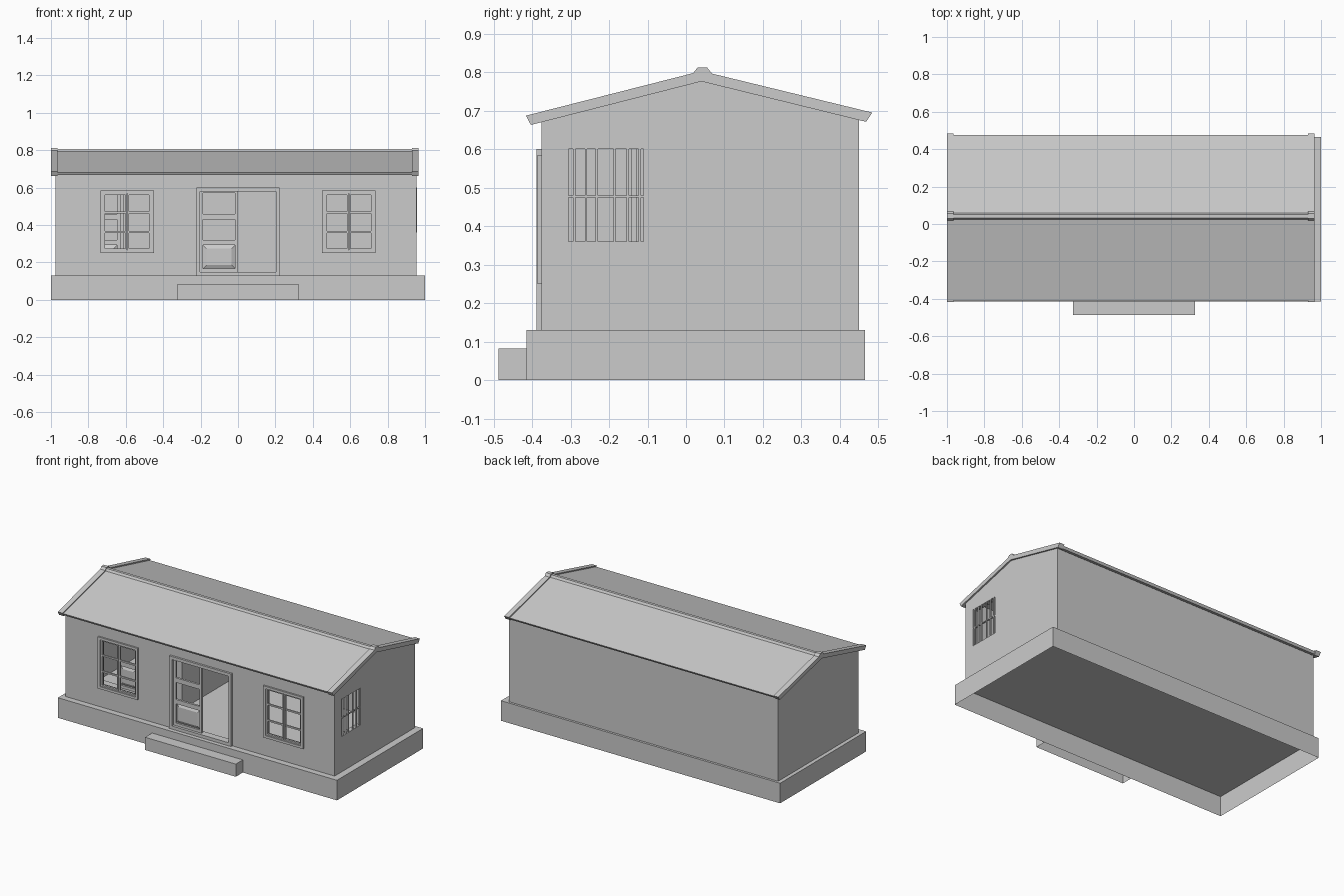
import bpy, bmesh

if "Cube" in bpy.data.objects:
    bpy.data.objects.remove(bpy.data.objects["Cube"])


def finish(name, bm):
    me = bpy.data.meshes.new(name)
    bmesh.ops.recalc_face_normals(bm, faces=bm.faces)
    bm.to_mesh(me)
    bm.free()
    ob = bpy.data.objects.new(name, me)
    bpy.context.collection.objects.link(ob)
    return ob


def boxes(name, items, open_bottom=False):
    """One object from boxes given as (x0, x1, y0, y1, z0, z1)."""
    bm = bmesh.new()
    for x0, x1, y0, y1, z0, z1 in items:
        vs = bmesh.ops.create_cube(bm, size=1)["verts"]
        for v in vs:
            v.co = (x1 if v.co.x > 0 else x0, y1 if v.co.y > 0 else y0, z1 if v.co.z > 0 else z0)
    bm.normal_update()
    ob = finish(name, bm)
    if open_bottom:
        b = bmesh.new()
        b.from_mesh(ob.data)
        bmesh.ops.delete(b, geom=[f for f in b.faces if f.normal.z < -0.9], context='FACES_ONLY')
        b.to_mesh(ob.data)
        b.free()
    return ob


def prism(name, profile, x0, x1):
    """Extrude a y-z profile along x."""
    bm = bmesh.new()
    face = bm.faces.new([bm.verts.new((x0, y, z)) for y, z in profile])
    ext = bmesh.ops.extrude_face_region(bm, geom=[face])["geom"]
    bmesh.ops.translate(bm, vec=(x1 - x0, 0, 0), verts=[g for g in ext if isinstance(g, bmesh.types.BMVert)])
    return finish(name, bm)


def cut(ob, cutters):
    for c in cutters:
        tool = boxes("cutter", [c])
        tool.hide_render = True
        mod = ob.modifiers.new("cut", 'BOOLEAN')
        mod.operation, mod.solver, mod.object = 'DIFFERENCE', 'EXACT', tool
        bpy.context.view_layer.objects.active = ob
        bpy.ops.object.modifier_apply(modifier="cut")
        bpy.data.objects.remove(tool)


def rim(x0, x1, z0, z1, y0, y1, t):
    """Four bars of a rectangular frame facing the front."""
    return [(x0, x0 + t, y0, y1, z0, z1), (x1 - t, x1, y0, y1, z0, z1),
            (x0 + t, x1 - t, y0, y1, z0, z0 + t), (x0 + t, x1 - t, y0, y1, z1 - t, z1)]


def door(name, x0, x1, y, left):
    """Doorway frame in the wall face y, with one panelled leaf on one side."""
    boxes(name + "_frame", rim(x0, x1, 0.13, 0.6, y - 0.013, y + 0.033, 0.02))
    mid = (x0 + x1) / 2
    a, b = (x0 + 0.02, mid) if left else (mid, x1 - 0.02)
    ya, yb = y + 0.004, y + 0.018
    s = 0.016
    rails = [(0.15, 0.168), (0.292, 0.32), (0.43, 0.46), (0.572, 0.58)]
    boxes(name + "_leaf", [(a, a + s, ya, yb, 0.15, 0.58), (b - s, b, ya, yb, 0.15, 0.58)] +
          [(a + s, b - s, ya, yb, p, q) for p, q in rails])
    # raised lower panel: back sheet tapering to a front field
    bm = bmesh.new()
    vs = bmesh.ops.create_cube(bm, size=1)["verts"]
    for v in vs:
        i = 0.018 if v.co.y < 0 else 0
        v.co = (b - s - i if v.co.x > 0 else a + s + i, yb - 0.002 if v.co.y > 0 else ya + 0.003,
                0.292 - i if v.co.z > 0 else 0.168 + i)
    finish(name + "_panel", bm)


def window(name, cx):
    """Casing and two three-pane sashes."""
    boxes(name + "_casing", rim(cx - 0.1425, cx + 0.1425, 0.25, 0.585, -0.386, -0.343, 0.016))
    for side, a, b in (("left", cx - 0.1265, cx - 0.001), ("right", cx + 0.001, cx + 0.1265)):
        bars = rim(a, b, 0.266, 0.569, -0.378, -0.364, 0.009)
        bars += [(a + 0.009, b - 0.009, -0.376, -0.366, z - 0.005, z + 0.005) for z in (0.362, 0.466)]
        boxes(name + "_sash_" + side, bars)


# Hollow base and front step
boxes("base", [(-1, 1, -0.415, 0.465, 0, 0.13)], True)
boxes("step", [(-0.325, 0.325, -0.487, -0.415, 0, 0.082)], True)

# Gabled wall shell with openings
walls = prism("walls", [(-0.375, 0.13), (0.45, 0.13), (0.45, 0.676), (0.04, 0.779), (-0.375, 0.672)], -0.975, 0.955)
cut(walls, [(-0.945, 0.925, -0.345, 0.42, 0.1, 0.9),
            (-0.205, 0.205, -0.4, -0.3, 0.1, 0.585),
            (-0.72, -0.465, -0.4, -0.3, 0.264, 0.571),
            (0.465, 0.72, -0.4, -0.3, 0.264, 0.571),
            (0.9, 1, -0.305, -0.11, 0.36, 0.6)])

# Inner room partitions
boxes("partition", [(-0.61, -0.31, -0.13, -0.1, 0.13, 0.69), (-0.945, -0.61, -0.13, -0.1, 0.59, 0.69),
                    (-0.34, -0.31, -0.1, 0.42, 0.13, 0.69)])

# Doors and front windows
door("front_door", -0.222, 0.222, -0.375, True)
door("inner_door", -0.94, -0.61, -0.13, False)
for name, cx in (("left_window", -0.5925), ("right_window", 0.5925)):
    window(name, cx)

# Barred side window
bars = [(0.948, 0.957, y - 0.003, y + 0.003, 0.36, 0.6) for y in (-0.29, -0.26, -0.232, -0.186, -0.151, -0.12)]
bars.append((0.946, 0.955, -0.305, -0.11, 0.474, 0.48))
boxes("side_window_bars", bars)

# Roof slab, raised verge strips at both ends, ridge cap
prism("roof", [(-0.41, 0.682), (0.04, 0.796), (0.477, 0.689), (0.468, 0.675), (0.04, 0.778), (-0.402, 0.668)],
      -0.97, 0.935)
for name, x0, x1 in (("verge_left", -1, -0.965), ("verge_right", 0.93, 0.965)):
    prism(name, [(-0.416, 0.687), (0.04, 0.803), (0.484, 0.695), (0.468, 0.671), (0.04, 0.776), (-0.403, 0.663)],
          x0, x1)
    prism(name + "_cap", [(0.015, 0.793), (0.03, 0.812), (0.055, 0.812), (0.07, 0.793)], x0, x1)
prism("ridge_cap", [(0.022, 0.788), (0.032, 0.806), (0.05, 0.806), (0.06, 0.788)], -0.965, 0.93)
